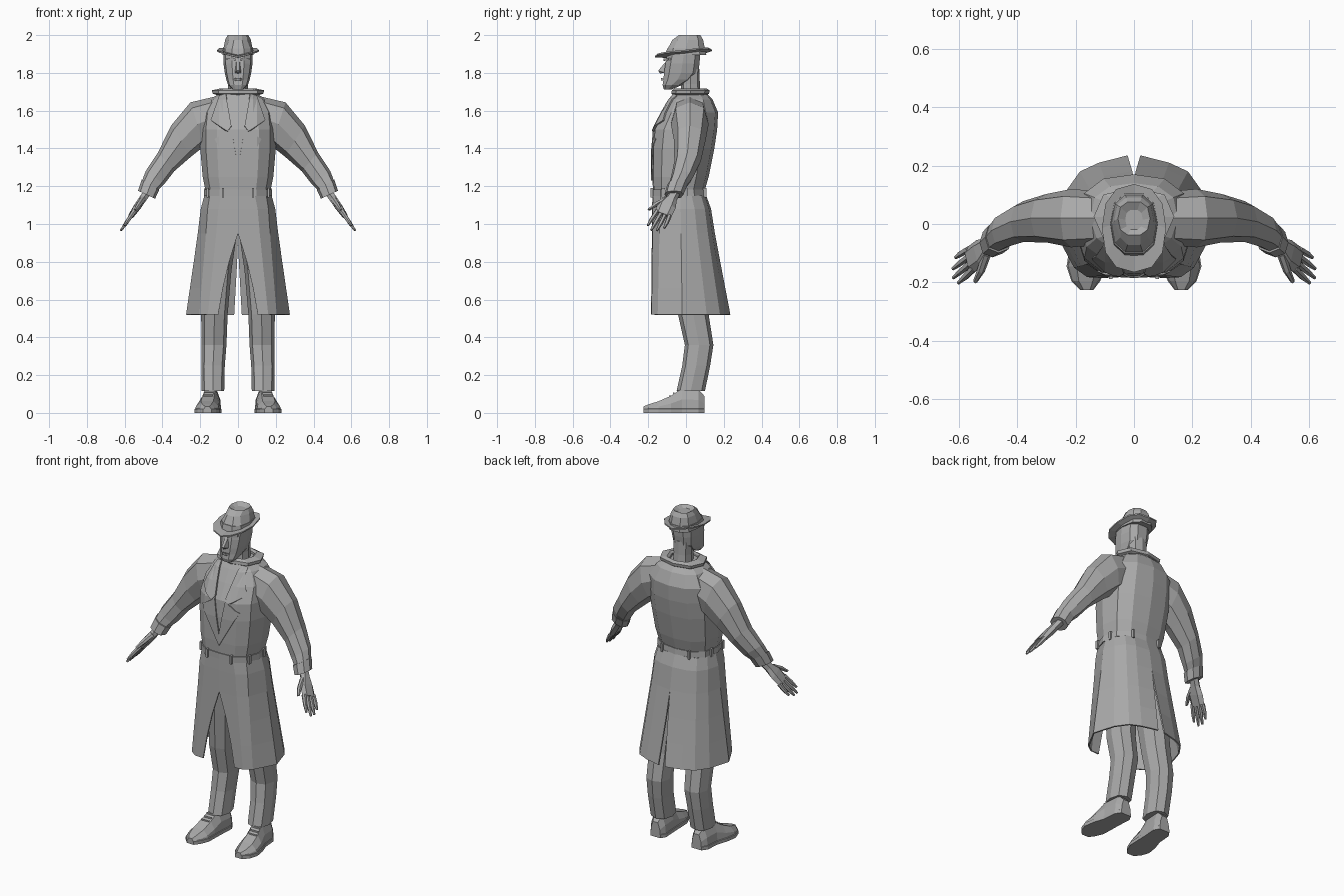
import bpy, bmesh, math
from mathutils import Vector
from mathutils.bvhtree import BVHTree

if "Cube" in bpy.data.objects:
    bpy.data.objects.remove(bpy.data.objects["Cube"])

GREY = bpy.data.materials.new("grey")
GREY.diffuse_color = (0.4, 0.4, 0.4, 1)
GREY.use_nodes = True
GREY.node_tree.nodes["Principled BSDF"].inputs["Base Color"].default_value = GREY.diffuse_color


def finish(name, bm, mirror=False, thick=0, recalc=True):
    if recalc:
        bmesh.ops.recalc_face_normals(bm, faces=bm.faces[:])
    me = bpy.data.meshes.new(name)
    bm.to_mesh(me)
    bm.free()
    me.materials.append(GREY)
    ob = bpy.data.objects.new(name, me)
    bpy.context.collection.objects.link(ob)
    if thick:
        m = ob.modifiers.new("thickness", 'SOLIDIFY')
        m.thickness, m.offset = thick, -1
    if mirror:
        ob.modifiers.new("mirror", 'MIRROR')
    return ob


def add_loft(bm, rings, cap=True, closed=True):
    rows = [[bm.verts.new(p) for p in r] for r in rings]
    n = len(rows[0])
    for a, b in zip(rows, rows[1:]):
        for i in range(n if closed else n - 1):
            j = (i + 1) % n
            bm.faces.new((a[i], a[j], b[j], b[i]))
    if cap:
        bm.faces.new(rows[0][::-1])
        bm.faces.new(rows[-1])


def loft(name, rings, mirror=False, cap=True):
    bm = bmesh.new()
    add_loft(bm, rings, cap)
    return finish(name, bm, mirror)


def oval(z, hw, yf, yb, xc=0, n=8, power=0.8):
    """Horizontal squarish ring from front yf to back yb."""
    yc, hd, out = (yf + yb) / 2, (yb - yf) / 2, []
    for i in range(n):
        c, s = math.cos(2 * math.pi * i / n), math.sin(2 * math.pi * i / n)
        out.append((xc + hw * math.copysign(abs(c) ** power, c),
                    yc + hd * math.copysign(abs(s) ** power, s), z))
    return out


def tube_ring(c, u, v, hu, hv, n=8, power=0.85):
    out = []
    for i in range(n):
        a, b = math.cos(2 * math.pi * i / n), math.sin(2 * math.pi * i / n)
        out.append(Vector(c) + u * hu * math.copysign(abs(a) ** power, a)
                   + v * hv * math.copysign(abs(b) ** power, b))
    return out


# ---- coat body
HALF = [(0, 0), (.55, .02), (.85, .16), (1, .45), (.9, .78), (.55, .95), (0, 1)]


def body_ring(z, hw, yf, yb, grow=0):
    hw, yf, yb = hw + grow, yf - grow, yb + grow
    right = [(hw * x, yf + (yb - yf) * t, z) for x, t in HALF]
    return right + [(-x, y, z) for x, y, z in right[-2:0:-1]]


BODY = [(1.14, .175, -.175, .105), (1.18, .173, -.175, .10), (1.25, .187, -.178, .12),
        (1.4, .20, -.178, .15), (1.5, .20, -.17, .165), (1.59, .19, -.125, .17),
        (1.66, .15, -.085, .14), (1.695, .09, -.062, .105)]
torso = loft("coat_body", [body_ring(*s) for s in BODY])
loft("belt", [body_ring(1.148, .175, -.175, .103, .005),
              body_ring(1.183, .174, -.175, .10, .005)])
bvh = BVHTree.FromPolygons([v.co.copy() for v in torso.data.vertices],
                           [tuple(p.vertices) for p in torso.data.polygons])


def front_plate(name, pts, lift):
    """Flat outline cut at the body rings and laid on the chest."""
    bm = bmesh.new()
    bm.faces.new([bm.verts.new((x, 0, z)) for x, z in pts])
    for axis, vals in ((2, [s[0] for s in BODY]), (0, [.05, .08, .1])):
        for val in vals:
            no = Vector((0, 0, 0))
            no[axis] = 1
            bmesh.ops.bisect_plane(bm, geom=bm.verts[:] + bm.edges[:] + bm.faces[:],
                                   plane_co=no * val, plane_no=no)
    bmesh.ops.triangulate(bm, faces=bm.faces[:])
    for v in bm.verts:
        hit = bvh.ray_cast(Vector((v.co.x, -2, v.co.z)), Vector((0, 1, 0)))[0]
        v.co.y = (hit.y if hit else -.06) - lift
    for f in bm.faces:
        f.normal_update()
        if f.normal.y > 0:
            f.normal_flip()
    return finish(name, bm, True, lift, recalc=False)


front_plate("lower_lapel", [(.045, 1.56), (.055, 1.49), (.125, 1.45), (.0, 1.23), (.0, 1.3)], .007)
front_plate("upper_lapel", [(.065, 1.69), (.10, 1.68), (.145, 1.55), (.055, 1.49), (.035, 1.52)], .012)

# ---- belt loops
bm = bmesh.new()
for x, y in ((.08, -.18), (.162, -.12), (.172, .0), (.09, .1)):
    r = bmesh.ops.create_cube(bm, size=1)
    for v in r['verts']:
        v.co = (x + v.co.x * .012, y + v.co.y * .018, 1.165 + v.co.z * .05)
finish("belt_loops", bm, True)

# ---- skirt of the coat, open at front and slit at back
TOP = [(0, -.178), (.09, -.175), (.15, -.135), (.178, -.03), (.165, .03), (.13, .08), (.08, .10), (0, .107)]
LOW = [(0, -.185), (.16, -.182), (.205, -.15), (.275, -.02), (.235, .11), (.185, .18), (.12, .21), (0, .235)]
rings = []
for z, t, front, back in ((1.15, 0, 0, 0), (1.08, .2, 0, 0), (.95, .36, 0, 0),
                          (.8, .58, .047, .006), (.66, .79, .08, .014), (.52, 1, .105, .022)):
    ring = [[a[0] + (b[0] - a[0]) * t, a[1] + (b[1] - a[1]) * t, z] for a, b in zip(TOP, LOW)]
    ring[0][0], ring[-1][0] = front, back
    rings.append(ring[::-1])
bm = bmesh.new()
add_loft(bm, rings, cap=False, closed=False)
for f in bm.faces:
    f.normal_update()
    c = f.calc_center_median()
    if f.normal.dot(Vector((c.x, c.y - .02, 0))) < 0:
        f.normal_flip()
finish("coat_skirt", bm, True, .008, recalc=False)

# ---- folded collar
loft("collar", [oval(1.66, .075, -.06, .095), oval(1.708, .078, -.055, .095),
                oval(1.718, .09, -.06, .108), oval(1.708, .138, -.075, .125),
                oval(1.69, .135, -.078, .122), oval(1.675, .09, -.06, .1)])

# ---- sleeves: centre, upward direction in xz, half height, half depth
ARM = [((.10, .02, 1.575), (0, 1), .105, .09), ((.215, .02, 1.528), (.3, .95), .122, .1),
       ((.30, .02, 1.44), (.55, .83), .098, .083), ((.38, .008, 1.33), (.65, .76), .066, .07),
       ((.44, -.022, 1.245), (.8, .6), .06, .058), ((.475, -.052, 1.19), (.86, .5), .046, .046)]
Y = Vector((0, 1, 0))


def arm_rings(table):
    return [tube_ring(c, Vector((u[0], 0, u[1])), Y, hu, hv) for c, u, hu, hv in table]


loft("sleeve", arm_rings(ARM), True)
loft("cuff", arm_rings([((.463, -.045, 1.208), (.86, .5), .054, .054),
                        ((.484, -.064, 1.155), (.9, .42), .05, .05)]), True)

# ---- hands: along, across (thumb side) and thickness axes
along = Vector((.145, -.115, -.21)).normalized()
thick = Vector((.82, 0, .57))
across = along.cross(thick).normalized()
if across.y > 0:
    across = -across
thick = along.cross(across).normalized()
wrist = Vector((.482, -.06, 1.165))


def hand_ring(d, w, hw, ht):
    return tube_ring(wrist + along * d + across * w, across, thick, hw, ht, 6)


bm = bmesh.new()
add_loft(bm, [hand_ring(-.02, 0, .028, .024), hand_ring(.04, 0, .03, .022),
              hand_ring(.09, .004, .05, .022), hand_ring(.155, 0, .047, .016)])
for i, length in enumerate((.10, .12, .11, .08)):
    w = .036 - .024 * i
    add_loft(bm, [hand_ring(.145, w, .012, .013), hand_ring(.15 + length * .55, w * 1.15, .011, .011),
                  hand_ring(.15 + length, w * 1.2, .006, .006)])
add_loft(bm, [hand_ring(.05, .02, .016, .016), hand_ring(.105, .058, .014, .014),
              hand_ring(.155, .08, .007, .008)])
finish("hand", bm, True)

# ---- trouser legs
LEG = [(.115, .133, .06, -.05, .10), (.25, .132, .062, -.02, .128), (.36, .127, .066, -.006, .145),
       (.52, .125, .07, -.042, .12), (.75, .11, .075, -.07, .11), (.98, .082, .08, -.09, .09)]
loft("trouser_leg", [oval(z, hw, yf, yb, xc) for z, xc, hw, yf, yb in LEG], True)

# ---- shoes: y, centre x, half width, height
SHOE = [(.097, .138, .033, .09), (.065, .14, .052, .125), (-.02, .146, .053, .13), (-.08, .157, .062, .09),
        (-.145, .163, .066, .062), (-.195, .165, .048, .046), (-.226, .162, .022, .034)]
SECTION = [(1.03, 0), (1.03, .02), (.96, .022), (.9, .55), (.5, 1)]
rings = []
for y, xc, hw, h in SHOE:
    half = [(hw * a, b if b < .1 else b * h) for a, b in SECTION]
    rings.append([(xc + a, y, b) for a, b in half] + [(xc - a, y, b) for a, b in half[::-1]])
loft("shoe", rings, True)
bm = bmesh.new()
for k in range(3):
    r = bmesh.ops.create_cube(bm, size=1)
    for v in r['verts']:
        v.co = (.152 + .004 * k + v.co.x * .05, -.045 - .02 * k + v.co.y * .007, .114 - .013 * k + v.co.z * .012)
finish("laces", bm, True)

# ---- neck and head
loft("neck", [oval(1.65, .055, -.03, .08), oval(1.74, .052, -.025, .073), oval(1.82, .055, -.03, .072)])
HEAD = [(1.713, .03, -.118, -.075), (1.735, .052, -.126, -.02), (1.765, .062, -.122, .035),
        (1.80, .07, -.12, .068), (1.85, .077, -.112, .075), (1.91, .078, -.1, .08)]
loft("head", [oval(*s, n=10, power=.75) for s in HEAD])


def small_ridge(name, pts, mirror=False):
    bm = bmesh.new()
    bmesh.ops.convex_hull(bm, input=[bm.verts.new(p) for p in pts])
    return finish(name, bm, mirror)


small_ridge("nose", [(.009, -.105, 1.862), (-.009, -.105, 1.862), (.008, -.147, 1.812), (-.008, -.147, 1.812),
                     (.018, -.112, 1.80), (-.018, -.112, 1.80), (0, -.138, 1.797)])
small_ridge("lips", [(.028, -.112, 1.767), (-.028, -.112, 1.767), (.01, -.132, 1.774), (-.01, -.132, 1.774),
                     (.012, -.13, 1.757), (-.012, -.13, 1.757)])
small_ridge("brow", [(.012, -.12, 1.863), (.012, -.12, 1.875), (.06, -.092, 1.868), (.06, -.092, 1.88),
                     (.012, -.09, 1.868), (.06, -.06, 1.872)], True)

# ---- hat: turned-up brim, band and pinched crown


def brim_ring(lift, hw, yf, yb):
    mid = (yf + yb) / 2
    return [(x, y, z + .024 * abs(x) / .11 + (.026 if y > mid else -.008) * abs(y - mid) / .15)
            for x, y, z in oval(1.889 + lift, hw, yf, yb, n=12, power=.85)]


loft("hat_brim", [brim_ring(.012, .07, -.1, .1), brim_ring(.008, .11, -.165, .137),
                  brim_ring(0, .11, -.165, .137), brim_ring(-.004, .07, -.1, .1)])
loft("hat_band", [oval(1.895, .083, -.112, .112, n=10), oval(1.93, .08, -.104, .108, n=10)])
crown = [oval(1.9, .08, -.107, .108, n=10), oval(1.93, .077, -.1, .104, n=10),
         oval(1.975, .068, -.075, .094, n=10), oval(2.0, .055, -.04, .078, n=10),
         oval(1.985, .03, -.02, .05, n=10)]
crown[2] = [(x * (.82 if y < -.03 else 1), y, z) for x, y, z in crown[2]]
loft("hat_crown", crown)
